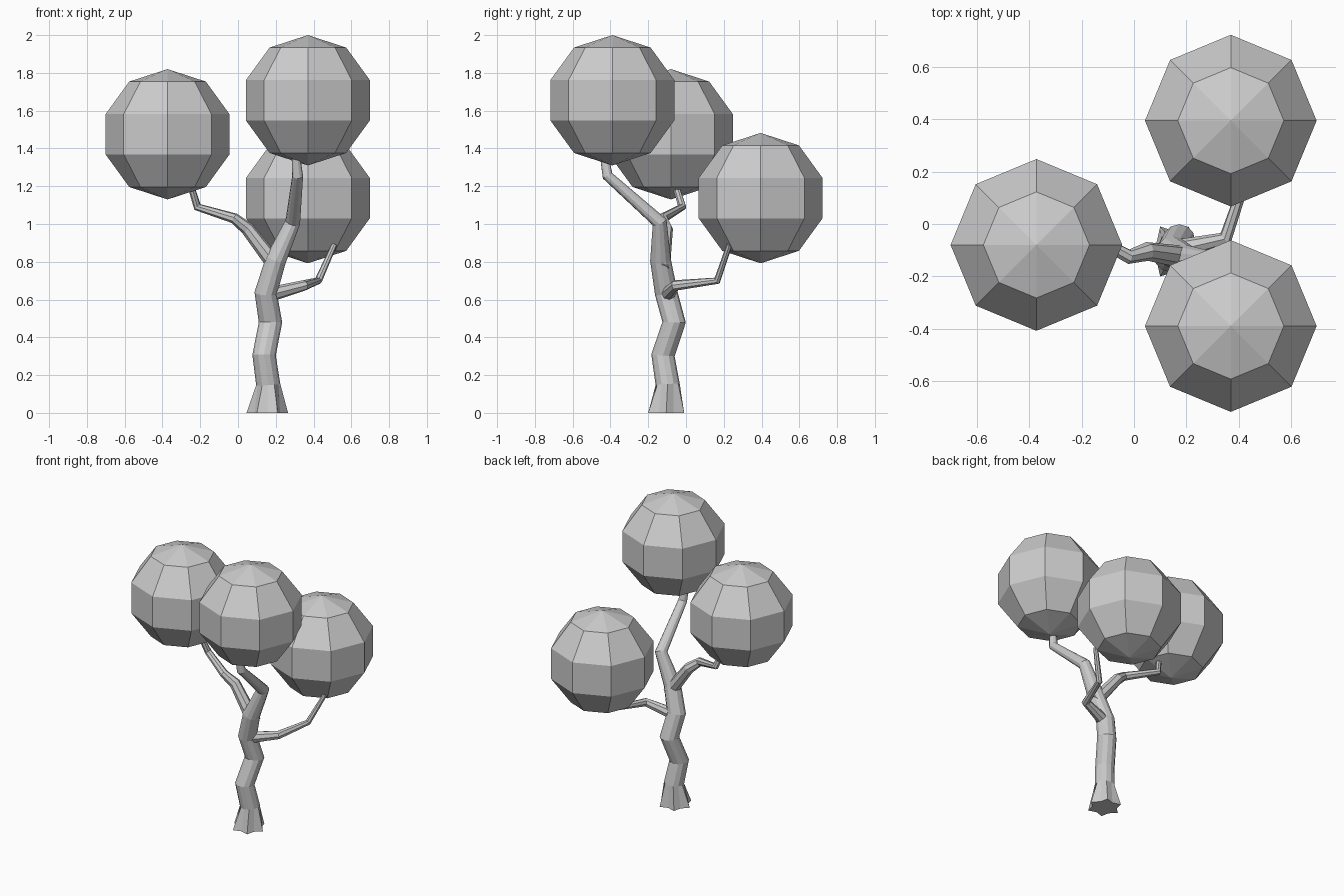
import bpy, bmesh, math
from mathutils import Vector

if "Cube" in bpy.data.objects:
    bpy.data.objects.remove(bpy.data.objects["Cube"])


def make_object(name, bm):
    bmesh.ops.recalc_face_normals(bm, faces=bm.faces)
    mesh = bpy.data.meshes.new(name)
    bm.to_mesh(mesh)
    bm.free()
    obj = bpy.data.objects.new(name, mesh)
    bpy.context.collection.objects.link(obj)


def limb(name, path, sides, flare=None):
    """Tapered tube through (x, y, z, radius); flare gives the first ring alternating radii."""
    bm = bmesh.new()
    pts = [Vector(p[:3]) for p in path]
    rings = []
    side = Vector((1, 0, 0))
    for i, p in enumerate(pts):
        before = (p - pts[i - 1]).normalized() if i else Vector()
        after = (pts[i + 1] - p).normalized() if i < len(pts) - 1 else Vector()
        tangent = (before + after).normalized()
        if flare and i == 0:
            tangent = Vector((0, 0, 1))
        if abs(side.dot(tangent)) > 0.95:
            side = Vector((0, 1, 0))
        side = (side - tangent * side.dot(tangent)).normalized()
        up = tangent.cross(side)
        ring = []
        for k in range(sides):
            a = 2 * math.pi * k / sides
            r = flare[k % 2] if flare and i == 0 else path[i][3]
            ring.append(bm.verts.new(p + (side * math.cos(a) + up * math.sin(a)) * r))
        rings.append(ring)
    for a, b in zip(rings, rings[1:]):
        for k in range(sides):
            n = (k + 1) % sides
            bm.faces.new((a[k], a[n], b[n], b[k]))
    bm.faces.new(rings[0])
    bm.faces.new(rings[-1])
    make_object(name, bm)


def foliage(name, centre):
    bm = bmesh.new()
    bmesh.ops.create_uvsphere(bm, u_segments=8, v_segments=5, radius=0.345)
    bmesh.ops.translate(bm, verts=bm.verts, vec=centre)
    make_object(name, bm)


# Crooked trunk with root flare, running up into the highest crown
limb("trunk", [
    (0.155, -0.105, 0.00, 0.11), (0.160, -0.097, 0.15, 0.064),
    (0.138, -0.122, 0.305, 0.062), (0.172, -0.063, 0.48, 0.062),
    (0.147, -0.105, 0.635, 0.060), (0.200, -0.135, 0.81, 0.055),
    (0.290, -0.140, 1.01, 0.040), (0.316, -0.415, 1.255, 0.029),
    (0.305, -0.435, 1.37, 0.022)], 12, flare=(0.11, 0.078))

# Side branches
limb("left_branch", [
    (0.215, -0.13, 0.76, 0.045), (0.05, -0.105, 0.975, 0.036),
    (-0.02, -0.125, 1.03, 0.028), (-0.215, -0.02, 1.09, 0.022),
    (-0.255, -0.06, 1.22, 0.018)], 8)
limb("back_branch", [
    (0.16, -0.10, 0.625, 0.040), (0.35, -0.055, 0.675, 0.028),
    (0.425, 0.165, 0.70, 0.020), (0.51, 0.23, 0.89, 0.015)], 8)

# Low-poly round crowns
foliage("front_foliage", (0.37, -0.39, 1.655))
foliage("left_foliage", (-0.373, -0.08, 1.475))
foliage("back_foliage", (0.37, 0.395, 1.137))
